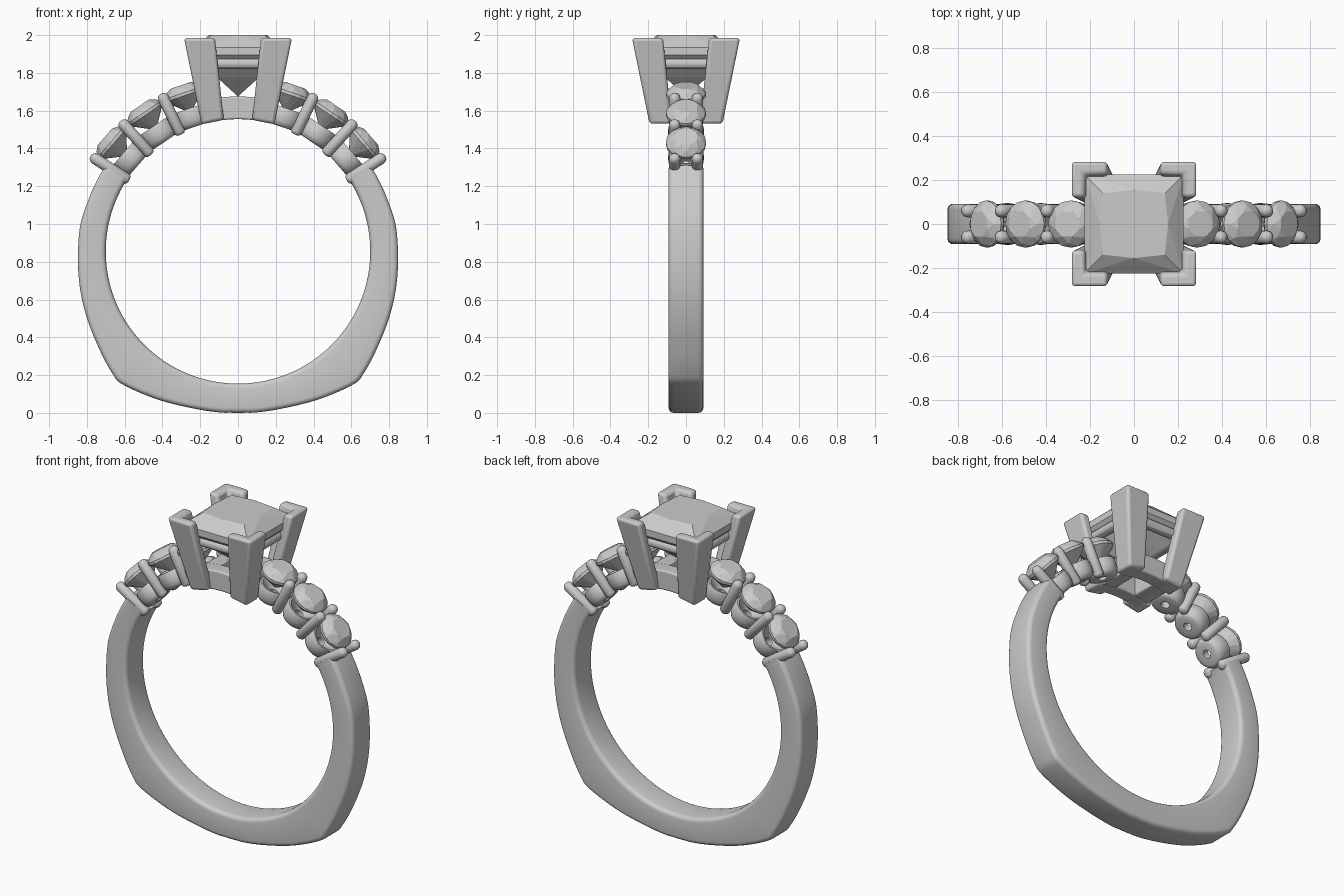
import bpy, bmesh
from math import sin, cos, pi, radians, sqrt
from mathutils import Matrix, Vector

if "Cube" in bpy.data.objects:
    bpy.data.objects.remove(bpy.data.objects["Cube"])

CZ, RI = 0.855, 0.70          # finger hole centre height and radius


def finish(bm, name, smooth=None, bevel=0, phi=None, y=0):
    """Turn a bmesh into an object, optionally placed radially at angle phi from the top."""
    if phi is not None:
        bm.transform(Matrix.Translation((0, y, CZ)) @ Matrix.Rotation(phi, 4, 'Y'))
    bmesh.ops.recalc_face_normals(bm, faces=bm.faces)
    me = bpy.data.meshes.new(name)
    bm.to_mesh(me)
    bm.free()
    ob = bpy.data.objects.new(name, me)
    bpy.context.collection.objects.link(ob)
    if bevel:
        m = ob.modifiers.new("Bevel", 'BEVEL')
        m.width, m.segments, m.limit_method = bevel, 3, 'ANGLE'
    if smooth:
        bpy.ops.object.select_all(action='DESELECT')
        ob.select_set(True)
        bpy.context.view_layer.objects.active = ob
        bpy.ops.object.shade_smooth_by_angle(angle=radians(smooth))
    return ob


def loft(rings, closed=False):
    """Skin a list of equal-length point loops; cap the ends unless closed."""
    bm = bmesh.new()
    vs = [[bm.verts.new(p) for p in r] for r in rings]
    n = len(vs[0])
    for a, b in zip(vs, vs[1:] + (vs[:1] if closed else [])):
        for i in range(n):
            j = (i + 1) % n
            bm.faces.new((a[i], a[j], b[j], b[i]))
    if not closed:
        bm.faces.new(vs[0])
        bm.faces.new(vs[-1])
    return bm


def lathe(profile, segs, closed=False):
    return loft([[(r * cos(2 * pi * i / segs), r * sin(2 * pi * i / segs), z)
                  for i in range(segs)] for r, z in profile], closed)


def hull(points):
    bm = bmesh.new()
    for p in points:
        bm.verts.new(p)
    bmesh.ops.convex_hull(bm, input=bm.verts)
    bmesh.ops.dissolve_limit(bm, angle_limit=0.01, verts=bm.verts, edges=bm.edges)
    return bm


def interp(pts, t):
    """Smooth curve through (angle, radius) points."""
    i = max(k for k in range(len(pts) - 1) if pts[k][0] <= t or k == 0)

    def slope(k):
        a, b = pts[max(k - 1, 0)], pts[min(k + 1, len(pts) - 1)]
        return (b[1] - a[1]) / (b[0] - a[0])
    (x0, y0), (x1, y1) = pts[i], pts[i + 1]
    h = x1 - x0
    u = (t - x0) / h
    return ((2*u**3 - 3*u**2 + 1) * y0 + (u**3 - 2*u**2 + u) * h * slope(i)
            + (3*u**2 - 2*u**3) * y1 + (u**3 - u**2) * h * slope(i + 1))


# Shank: rounded rectangular section swept round the finger hole, with two lower corners
upper = [(57, .835), (71, .838), (80, .846), (90, .847), (104, .86), (122, .89), (135.5, .932)]
lower = [(138.5, .934), (149, .899), (163, .866), (180, .855)]


def outer(t):
    t = min(t, 360 - t)
    if t <= 135.5:
        return interp(upper, t)
    if t >= 138.5:
        return min(interp(lower, t), .934) if t < 176 else .855
    return .932 + (t - 135.5) / 3 * .002 + .004 * sin((t - 135.5) / 3 * pi)


rings = []
N = 164
for k in range(N + 1):
    t = 57 + 246 * k / N
    ro, c, w = outer(t), 0.026, 0.092
    sec = []
    for cx, cy, a0 in ((ro - c, w - c, 0), (RI + c, w - c, 90),
                       (RI + c, c - w, 180), (ro - c, c - w, 270)):
        for s in range(5):
            a = radians(a0 + 22.5 * s)
            sec.append((cx + c * cos(a), cy + c * sin(a)))
    a = radians(t)
    rings.append([(r * sin(a), y, CZ + r * cos(a)) for r, y in sec])
finish(loft(rings), "shank", 40)

# Shoulders: three round stones in cups per side, held by shared pairs of prongs
for side, sx in (("left", -1), ("right", 1)):
    for n, deg in enumerate((19, 34, 49.3), 1):
        phi = radians(deg) * sx
        pts = [(0, 0, .775)]
        for i in range(16):
            a = 2 * pi * i / 16
            ca, sa = cos(a), sin(a)
            pts += [(.107 * ca, .107 * sa, .872), (.107 * ca, .107 * sa, .888)]
            pts.append((.062 * ca, .062 * sa, .93) if i % 2 else (.088 * ca, .088 * sa, .912))
            if i % 2:
                pts.append((.05 * ca, .05 * sa, .818))
        finish(hull(pts), f"{side}_round_stone_{n}", phi=phi)
        cup = [(.025, .70), (.066, .698), (.082, .705), (.092, .725), (.095, .75),
               (.094, .785), (.088, .80), (.078, .80), (.025, .745)]
        finish(lathe(cup, 32, True), f"{side}_cup_{n}", 40, phi=phi)
    for n, deg in enumerate((26, 42, 57), 1):
        for end, y in (("front", -.06), ("back", .06)):
            prof = [(.010, .688), (.022, .692), (.03, .703), (.03, .900),
                    (.027, .914), (.018, .925), (.007, .929)]
            finish(lathe(prof, 16), f"{side}_{end}_small_prong_{n}", 50,
                   phi=radians(deg) * sx, y=y)


# Centre base: arched square frame under the large stone
def arch(name, x0, x1, y0, y1):
    rs = []
    for k in range(13):
        x = x0 + (x1 - x0) * k / 12
        lo, hi = CZ + sqrt(RI**2 - x*x), CZ + sqrt(.82**2 - x*x)
        rs.append([(x, y0, lo), (x, y1, lo), (x, y1, hi), (x, y0, hi)])
    finish(loft(rs), name, 30, bevel=.01)


arch("base_front_bar", -.165, .165, -.16, -.07)
arch("base_back_bar", -.165, .165, .07, .16)
arch("base_left_bar", -.165, -.065, -.08, .08)
arch("base_right_bar", .065, .165, -.08, .08)

# Four tapered corner prongs with an L-shaped section
for sx in (-1, 1):
    for sy in (-1, 1):
        def ell(o, e, th, top):
            i = o - th
            out = []
            for x, y in ((o, o), (e, o), (e, i), (i, i), (i, e), (o, e)):
                z = 1.985 if top else CZ + sqrt(RI**2 - x * x)
                out.append((sx * x, sy * y, z))
            return out
        name = f"{'front' if sy < 0 else 'back'}_{'left' if sx < 0 else 'right'}_corner_prong"
        finish(loft([ell(.193, .075, .062, False), ell(.286, .122, .06, True)]),
               name, 35, bevel=.017)

# Rail: rounded square gallery under the stone
rail = []
for sx, sy in ((1, 1), (-1, 1), (-1, -1), (1, -1)):
    rail.append([(sx * (.19 + .03 * cos(a)), sy * (.19 + .03 * cos(a)), 1.85 + .03 * sin(a))
                 for a in (2 * pi * i / 12 for i in range(12))])
finish(loft(rail, True), "gallery_rail", 40)

# Square-cut centre stone
pts = [(0, 0, 1.675)]
for sx, sy in ((1, 1), (-1, 1), (-1, -1), (1, -1)):
    pts += [(.226 * sx, .226 * sy, 1.935), (.226 * sx, .226 * sy, 1.895),
            (.14 * sx, .14 * sy, 2.0), (.11 * sx, .11 * sy, 1.775)]
for dx, dy in ((1, 0), (-1, 0), (0, 1), (0, -1)):
    pts += [(.18 * dx, .18 * dy, 1.977), (.155 * dx, .155 * dy, 2.0)]
finish(hull(pts), "square_stone")
